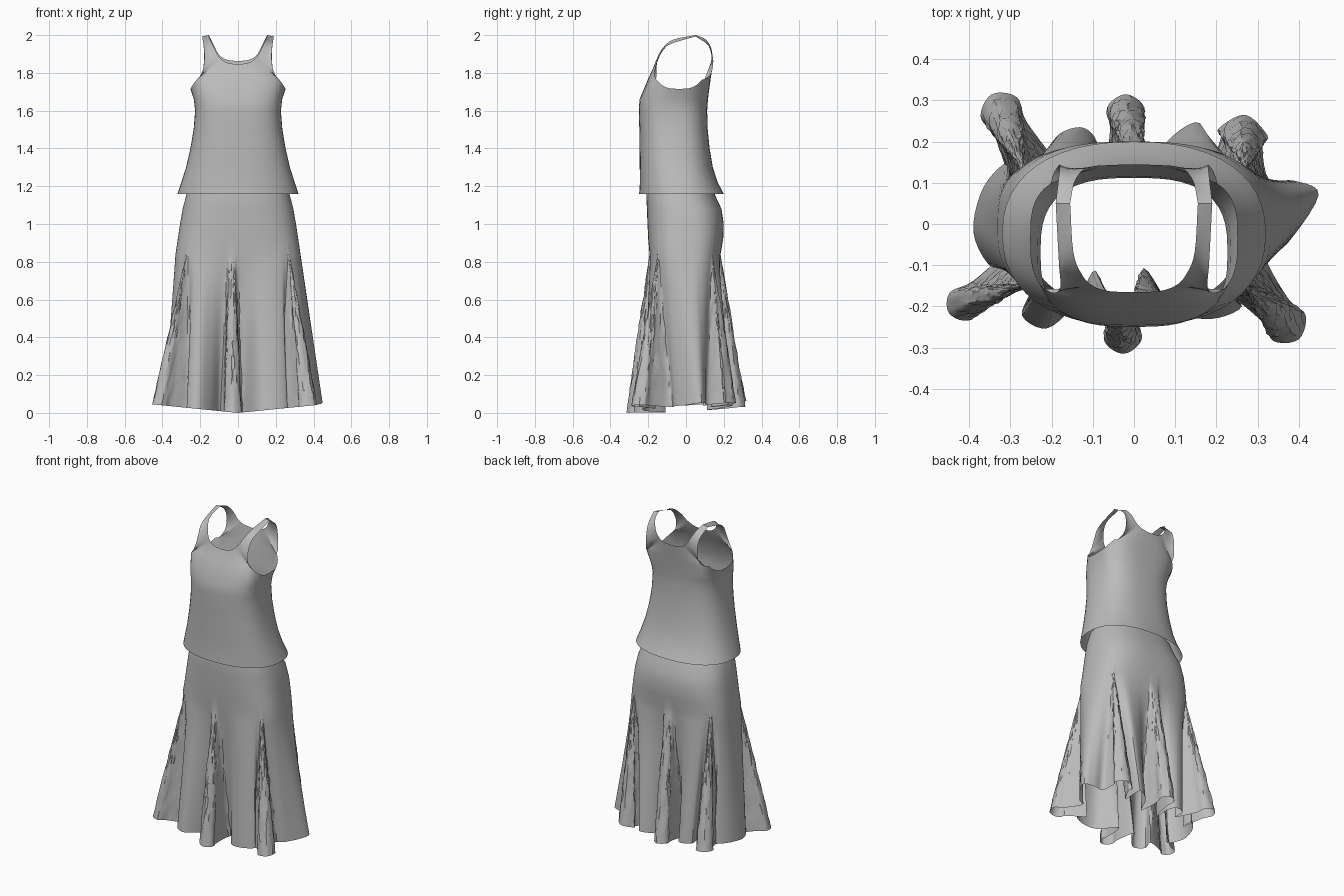
import bpy, bmesh, math, random
from mathutils import Vector

random.seed(4)
cube = bpy.data.objects.get("Cube")
if cube:
    bpy.data.objects.remove(cube, do_unlink=True)

cloth = bpy.data.materials.new("grey cloth")
cloth.use_nodes = True
GREY = (0.5, 0.5, 0.5, 1)
cloth.diffuse_color = GREY
cloth.node_tree.nodes["Principled BSDF"].inputs["Base Color"].default_value = GREY


def ring_point(ring, degrees):
    """Point on a boxy oval; the angle runs from the front towards -x."""
    z, half_width, front, back, power = ring
    s, c = math.sin(math.radians(degrees)), math.cos(math.radians(degrees))
    x = -half_width * math.copysign(abs(s) ** (2 / power), s)
    y = (front + back) / 2 - (back - front) / 2 * math.copysign(abs(c) ** (2 / power), c)
    return Vector((x, y, z))


def catmull(a, b, c, d, t):
    return 0.5 * (2 * b + (c - a) * t + (2 * a - 5 * b + 4 * c - d) * t * t
                  + (3 * b - a - 3 * c + d) * t ** 3)


def spline(points, count):
    """Even samples along an open smooth curve."""
    p = [Vector(q) for q in points]
    p = [2 * p[0] - p[1]] + p + [2 * p[-1] - p[-2]]
    spans, out = len(p) - 3, []
    for k in range(count):
        u = spans * k / (count - 1)
        i = min(int(u), spans - 1)
        out.append(catmull(*p[i:i + 4], u - i))
    return out


def add_grid(bm, rows, closed=False):
    verts = [[bm.verts.new(p) for p in row] for row in rows]
    for low, high in zip(verts, verts[1:]):
        n = len(low)
        for i in range(n if closed else n - 1):
            j = (i + 1) % n
            bm.faces.new((low[i], low[j], high[j], high[i]))


def finish(bm, name):
    bmesh.ops.remove_doubles(bm, verts=bm.verts, dist=0.0005)
    bmesh.ops.recalc_face_normals(bm, faces=bm.faces)
    mesh = bpy.data.meshes.new(name)
    bm.to_mesh(mesh)
    bm.free()
    mesh.materials.append(cloth)
    obj = bpy.data.objects.new(name, mesh)
    bpy.context.collection.objects.link(obj)
    bpy.ops.object.select_all(action="DESELECT")
    obj.select_set(True)
    bpy.context.view_layer.objects.active = obj
    bpy.ops.object.shade_smooth_by_angle(angle=math.radians(35))


# Tank top: body tube (height, half width, front, back, boxiness)
TOP_RINGS = [
    (1.16, .32, -.248, .2, 2.3), (1.22, .3, -.244, .168, 2.4), (1.3, .275, -.245, .142, 2.5),
    (1.4, .252, -.246, .125, 2.6), (1.5, .235, -.247, .115, 2.7), (1.6, .227, -.25, .112, 2.8),
    (1.66, .234, -.246, .116, 2.9), (1.715, .252, -.202, .13, 3.2)]
SIDES = 48
bm = bmesh.new()
loops = [[ring_point(r, 360 * k / SIDES) for k in range(SIDES)] for r in TOP_RINGS]
# The upper edge dips under the arms
for k, p in enumerate(loops[-1]):
    p.z += .05 * min(1, (math.cos(math.tau * k / SIDES) / .6) ** 2)
add_grid(bm, loops, closed=True)

# Tank top: front and back yokes that run up into the straps
NECK_FRONT = [(0, -.165, 1.845), (.06, -.163, 1.855), (.1, -.15, 1.885),
              (.125, -.125, 1.93), (.147, -.07, 1.975), (.155, .05, 2)]
NECK_BACK = [(0, .145, 1.862), (.06, .143, 1.87), (.1, .14, 1.895),
             (.125, .13, 1.94), (.145, .1, 1.98), (.155, .05, 2)]
ARM_FRONT = [(.197, -.168, 1.79), (.183, -.163, 1.83), (.178, -.145, 1.885),
             (.182, -.1, 1.945), (.19, .05, 1.993)]
ARM_BACK = [(.194, .125, 1.785), (.184, .14, 1.82), (.18, .143, 1.88),
            (.182, .12, 1.945), (.19, .05, 1.993)]
mirrored = lambda p: Vector((-p.x, p.y, p.z))
for neck, arm, columns in ((NECK_FRONT, ARM_FRONT, range(0, 8)),
                           (NECK_BACK, ARM_BACK, range(24, 17, -1))):
    base = [mirrored(loops[-1][k]) for k in columns]
    outer = base + spline([base[-1]] + arm, 15)[1:]
    inner = spline(neck, len(outer))
    rows = [[a.lerp(b, t / 4) for a, b in zip(outer, inner)] for t in range(5)]
    add_grid(bm, rows)
    add_grid(bm, [[mirrored(p) for p in row] for row in rows])
finish(bm, "tank_top")

# Skirt: smooth hip yoke above six flared gores
HIP_RINGS = [
    (1.22, .25, -.2, .13, 2.5), (1.15, .275, -.21, .155, 2.5), (1.08, .293, -.207, .188, 2.6),
    (1.0, .307, -.204, .2, 2.7), (.92, .319, -.2, .197, 2.8), (.84, .331, -.193, .183, 3)]
# Each gore: hip angle, fold root, outer tip, half width, hem bulges of the next panel
GORES = [
    (2, (-.035, -.11), (-.025, -.315), .045, [(-.14, -.19), (-.21, -.253), (-.272, -.222)]),
    (48, (-.28, -.11), (-.45, -.215), .04,
     [(-.345, -.105), (-.39, -.02), (-.365, .09), (-.305, .15)]),
    (132, (-.24, .12), (-.345, .315), .05, [(-.19, .21), (-.13, .235), (-.09, .2)]),
    (180, (-.02, .11), (-.02, .315), .045, [(.08, .2), (.16, .245)]),
    (228, (.25, .12), (.27, .265), .06, [(.39, .105), (.448, .07), (.37, -.05)]),
    (312, (.27, -.12), (.4, -.28), .05, [(.262, -.2), (.19, -.23), (.1, -.21)])]
HALF_GORE = 2

# Hem control points: position, hip angle, whether part of a gore
hem = []
for i, (angle, root, tip, w, bulges) in enumerate(GORES):
    root, tip = Vector(root), Vector(tip)
    along = (tip - root).normalized()
    side = Vector((-along.y, along.x))
    middle, shoulder = root.lerp(tip, .55), tip - along * w * .7
    loop = [root + side * w * 1.3, middle + side * w * .85, shoulder + side * w, tip,
            shoulder - side * w, middle - side * w * .85, root - side * w * 1.3]
    for k, p in enumerate(loop):
        hem.append((p, angle + HALF_GORE * (k / 3 - 1), k < len(loop) - 1))
    following = GORES[i + 1][0] if i + 1 < len(GORES) else 360 + GORES[0][0]
    start, stop = angle + HALF_GORE, following - HALF_GORE
    for k, p in enumerate(bulges):
        hem.append((Vector(p), start + (stop - start) * (k + 1) / (len(bulges) + 1), False))

# Smooth the hem and keep the matching hip angle of every sample
samples, STEPS, n = [], 5, len(hem)
for i in range(n):
    a, b, c, d = (hem[(i + k) % n] for k in (-1, 0, 1, 2))
    turn = (c[1] - b[1]) % 360
    for k in range(STEPS):
        t = k / STEPS
        p = catmull(a[0], b[0], c[0], d[0], t)
        z = .1 * abs(p.x) + .1 * max(p.y, 0)
        samples.append((Vector((p.x, p.y, z)), b[1] + turn * t, b[2]))

bm = bmesh.new()
rows = [[ring_point(r, angle) for _, angle, _ in samples] for r in HIP_RINGS]
DROPS = 20
for step in range(1, DROPS + 1):
    t, row = step / DROPS, []
    for (bottom, _, in_gore), top in zip(samples, rows[len(HIP_RINGS) - 1]):
        p = top.lerp(bottom, t)
        if in_gore and step < DROPS:  # crumpled gore cloth
            crumple = .004 * min(1, 3 * t)
            p += Vector((random.uniform(-1, 1), random.uniform(-1, 1), 0)) * crumple
        row.append(p)
    rows.append(row)
add_grid(bm, rows, closed=True)
finish(bm, "skirt")
